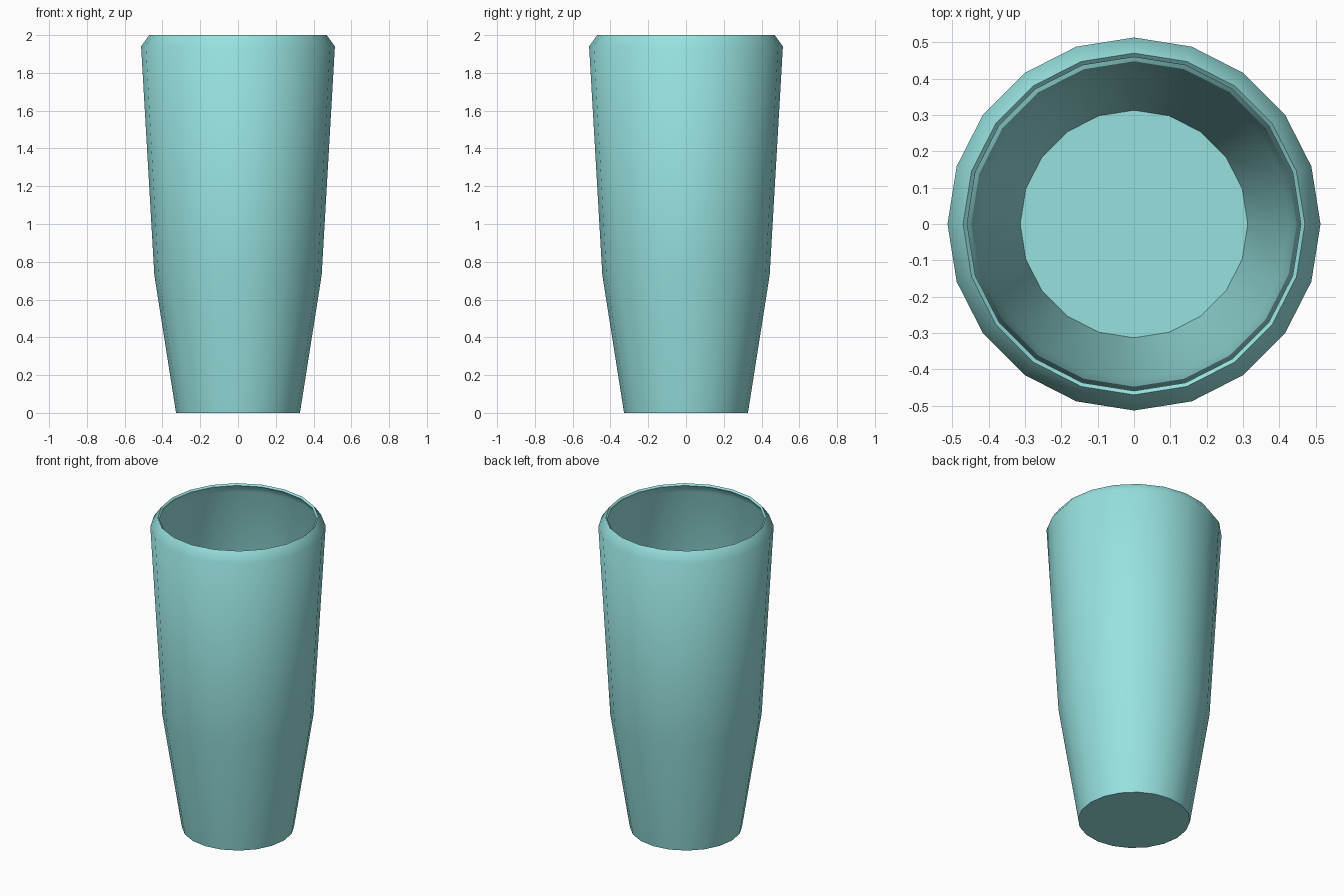
import bpy
import bmesh
import math
from mathutils import Vector

SIDES = 20

default = bpy.data.objects.get("Cube")
if default:
    bpy.data.objects.remove(default, do_unlink=True)

# Single pale teal material
teal = bpy.data.materials.new("pale_teal")
teal.use_nodes = True
color = (0.31, 0.76, 0.74, 1.0)
teal.diffuse_color = color
teal.node_tree.nodes["Principled BSDF"].inputs["Base Color"].default_value = color

# Half section (radius, height): base, bend, shoulder, rim, then back down the thin inner wall
outer = [(0.328, 0.0), (0.443, 0.73), (0.513, 1.94), (0.47, 2.0)]
inner = [(0.459, 1.99), (0.497, 1.934), (0.427, 0.732), (0.313, 0.016)]


def lathe(name, profile, sides, material):
    """Revolve an open profile around z and cap both of its ends."""
    bm = bmesh.new()
    rings = []
    for radius, height in profile:
        ring = []
        for i in range(sides):
            angle = math.tau * i / sides
            ring.append(bm.verts.new(Vector((radius * math.cos(angle),
                                             radius * math.sin(angle), height))))
        rings.append(ring)
    for low, high in zip(rings, rings[1:]):
        for i in range(sides):
            j = (i + 1) % sides
            bm.faces.new((low[i], low[j], high[j], high[i]))
    bm.faces.new(rings[0][::-1])
    bm.faces.new(rings[-1])
    mesh = bpy.data.meshes.new(name)
    bm.to_mesh(mesh)
    bm.free()
    mesh.materials.append(material)
    obj = bpy.data.objects.new(name, mesh)
    bpy.context.collection.objects.link(obj)
    return obj


# Hollow tumbler, smooth around its sides with crisp rim and base edges
tumbler = lathe("tumbler", outer + inner, SIDES, teal)
bpy.ops.object.select_all(action='DESELECT')
tumbler.select_set(True)
bpy.context.view_layer.objects.active = tumbler
bpy.ops.object.shade_smooth_by_angle(angle=math.radians(60))
